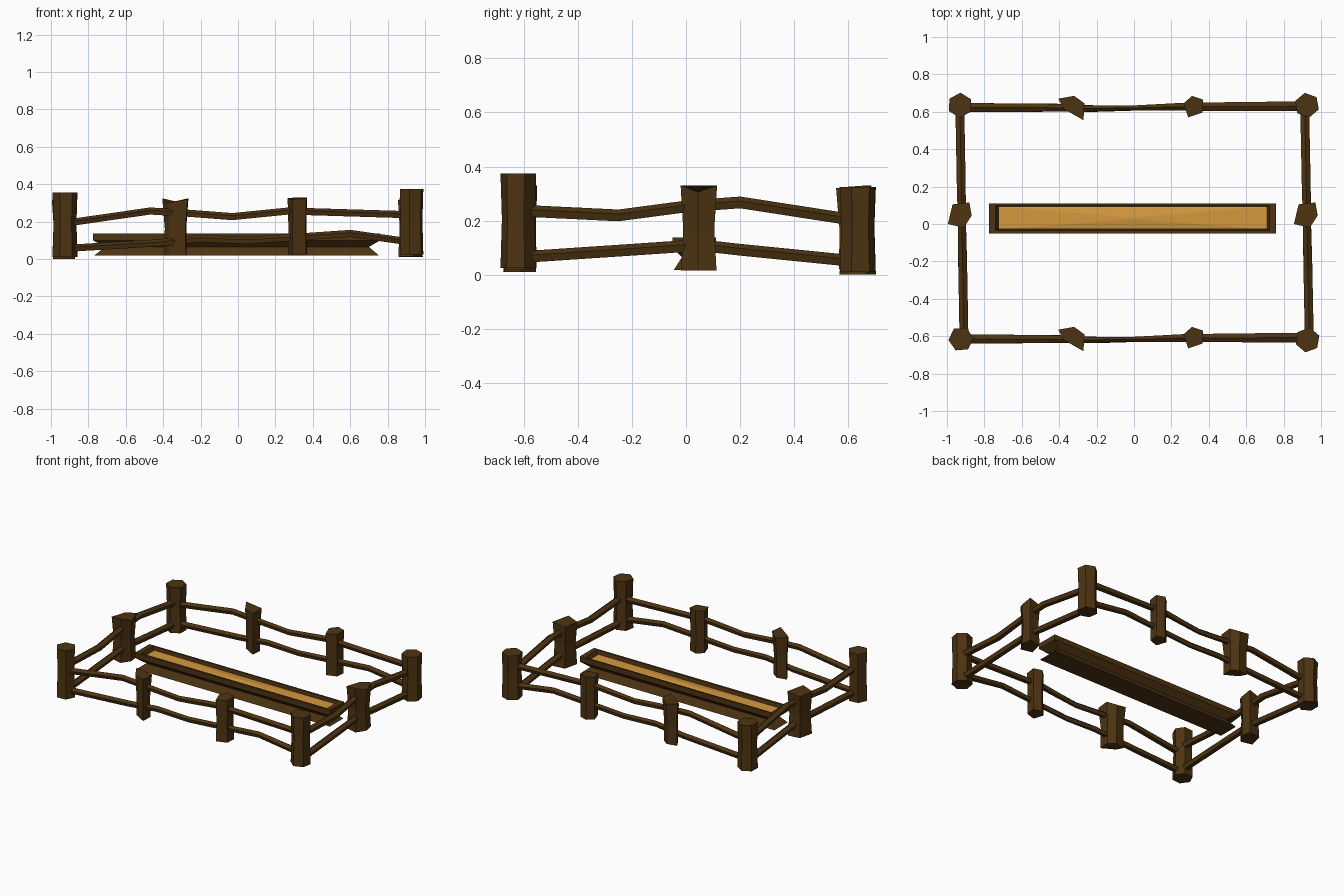
import bpy, bmesh
from math import cos, sin, radians, pi
from mathutils import Vector

cube = bpy.data.objects.get("Cube")
if cube:
    bpy.data.objects.remove(cube, do_unlink=True)


def material(name, rgb):
    m = bpy.data.materials.new(name)
    m.use_nodes = True
    m.diffuse_color = (*rgb, 1)
    m.node_tree.nodes["Principled BSDF"].inputs["Base Color"].default_value = (*rgb, 1)
    return m


wood = material("dark_wood", (0.075, 0.034, 0.006))
grain = material("golden_feed", (0.67, 0.32, 0.05))


def loft(name, rings, mat, cap_end=True):
    """Skin a list of equal-length point rings and cap the ends."""
    bm = bmesh.new()
    loops = [[bm.verts.new(p) for p in ring] for ring in rings]
    for a, b in zip(loops, loops[1:]):
        for i in range(len(a)):
            j = (i + 1) % len(a)
            bm.faces.new((a[i], a[j], b[j], b[i]))
    bm.faces.new(loops[0][::-1])
    if cap_end:
        bm.faces.new(loops[-1])
    bmesh.ops.recalc_face_normals(bm, faces=bm.faces)
    mesh = bpy.data.meshes.new(name)
    bm.to_mesh(mesh)
    bm.free()
    mesh.materials.append(mat)
    obj = bpy.data.objects.new(name, mesh)
    bpy.context.collection.objects.link(obj)
    return obj


def post(name, centre, outline, heights, base, waist=0.84, foot=0.94):
    """Rough-hewn post: outline at the top, narrower waist, flared foot."""
    c = Vector(centre)
    pts = [Vector(p) for p in outline]
    mid = min(heights) * 0.55

    def ring(scale, zs):
        return [(*(c + p * scale), z) for p, z in zip(pts, zs)]
    n = len(pts)
    loft(name, [ring(foot, [base] * n), ring(waist, [mid] * n), ring(1, heights)], wood)


def hexagon(r, turn):
    return [(r * cos(radians(turn) + i * pi / 3), r * sin(radians(turn) + i * pi / 3))
            for i in range(6)]


# Corner posts
for name, x, y, turn, top, base in (
        ("front_right_corner_post", -0.925, -0.615, 5, 0.355, 0.01),
        ("front_left_corner_post", 0.928, -0.62, 20, 0.375, 0.025),
        ("back_right_corner_post", -0.93, 0.635, 28, 0.325, 0.0),
        ("back_left_corner_post", 0.925, 0.635, 40, 0.325, 0.01)):
    post(name, (x, y), hexagon(0.067, turn), [top] * 6, base, 0.92, 1.0)

# Middle posts along the long sides: one splayed with a notched top, one plain
splayed = [(-0.075, 0.045), (0.01, 0.06), (0.065, 0.02), (0.06, -0.07), (-0.045, -0.01)]
plain = [(-0.055, 0.02), (-0.01, 0.06), (0.05, 0.04), (0.045, -0.03), (-0.03, -0.055)]
for side, y in (("front", -0.61), ("back", 0.625)):
    post(side + "_splayed_post", (-0.33, y), splayed,
         [0.325, 0.305, 0.325, 0.32, 0.3], 0.02, 0.82, 0.85)
    post(side + "_plain_post", (0.32, y), plain,
         [0.325, 0.33, 0.33, 0.325, 0.32], 0.025, 0.92, 0.96)

# Middle posts on the short sides
side_outline = [(-0.065, -0.045), (0.02, -0.065), (0.062, 0.0), (0.05, 0.07), (-0.04, 0.06)]
for side, x in (("right", -0.93), ("left", 0.92)):
    post(side + "_middle_post", (x, 0.045), side_outline,
         [0.315, 0.33, 0.305, 0.33, 0.31], 0.015, 0.85, 0.97)


def rail(name, points, axis, widths, height):
    """Five-sided bent pole through the points, lying along the x or y axis."""
    rings = []
    for p, w in zip(points, widths):
        ring = []
        for i in range(5):
            a = 2 * pi * i / 5 + pi / 2
            off = cos(a) * w / 2
            d = Vector((0, off, 0)) if axis == "x" else Vector((off, 0, 0))
            ring.append(Vector(p) + d + Vector((0, 0, sin(a) * height / 2)))
        rings.append(ring)
    loft(name, rings, wood)


# Rails of the long sides, as (x, z) paths
upper = [(-0.92, 0.19), (-0.47, 0.255), (-0.25, 0.242), (-0.03, 0.225), (0.27, 0.255), (0.92, 0.235)]
lower = [(-0.92, 0.055), (-0.42, 0.085), (-0.2, 0.108), (0.05, 0.097), (0.6, 0.135), (0.92, 0.09)]
long_widths = [0.052, 0.045, 0.036, 0.026, 0.045, 0.055]
bow = [0, 0, -0.005, -0.002, 0.005, 0.008]
for side, y in (("front", -0.615), ("back", 0.622)):
    for level, path in (("upper", upper), ("lower", lower)):
        rail(f"{side}_{level}_rail", [(x, y + b, z) for (x, z), b in zip(path, bow)],
             "x", long_widths, 0.042)

# Rails of the short sides, as (y, z) paths
upper = [(-0.62, 0.235), (-0.25, 0.217), (0, 0.25), (0.2, 0.265), (0.62, 0.2)]
lower = [(-0.62, 0.062), (-0.2, 0.09), (0.05, 0.107), (0.2, 0.09), (0.62, 0.048)]
for side, x, lean in (("right", -0.92, -0.018), ("left", 0.925, -0.02)):
    for level, path in (("upper", upper), ("lower", lower)):
        rail(f"{side}_{level}_rail", [(x + lean * y, y, z) for y, z in path],
             "y", [0.05, 0.05, 0.045, 0.05, 0.05], 0.048)


# Feeding trough: flared foot, pinched waist, rim and hollow
def rect(x0, x1, y0, y1, z):
    return [(x0, y0, z), (x1, y0, z), (x1, y1, z), (x0, y1, z)]


loft("trough", [
    rect(-0.77, 0.755, -0.045, 0.105, 0.018),
    rect(-0.71, 0.7, -0.015, 0.075, 0.065),
    rect(-0.775, 0.76, -0.05, 0.11, 0.1),
    rect(-0.775, 0.76, -0.05, 0.11, 0.137),
    rect(-0.74, 0.725, -0.034, 0.098, 0.137),
    rect(-0.725, 0.71, -0.028, 0.094, 0.1)], wood)

# Feed heaped slightly to a peak
loft("feed", [
    rect(-0.725, 0.71, -0.028, 0.094, 0.102),
    rect(-0.725, 0.71, -0.028, 0.094, 0.112),
    rect(-0.01, 0.01, 0.025, 0.035, 0.122)], grain)
